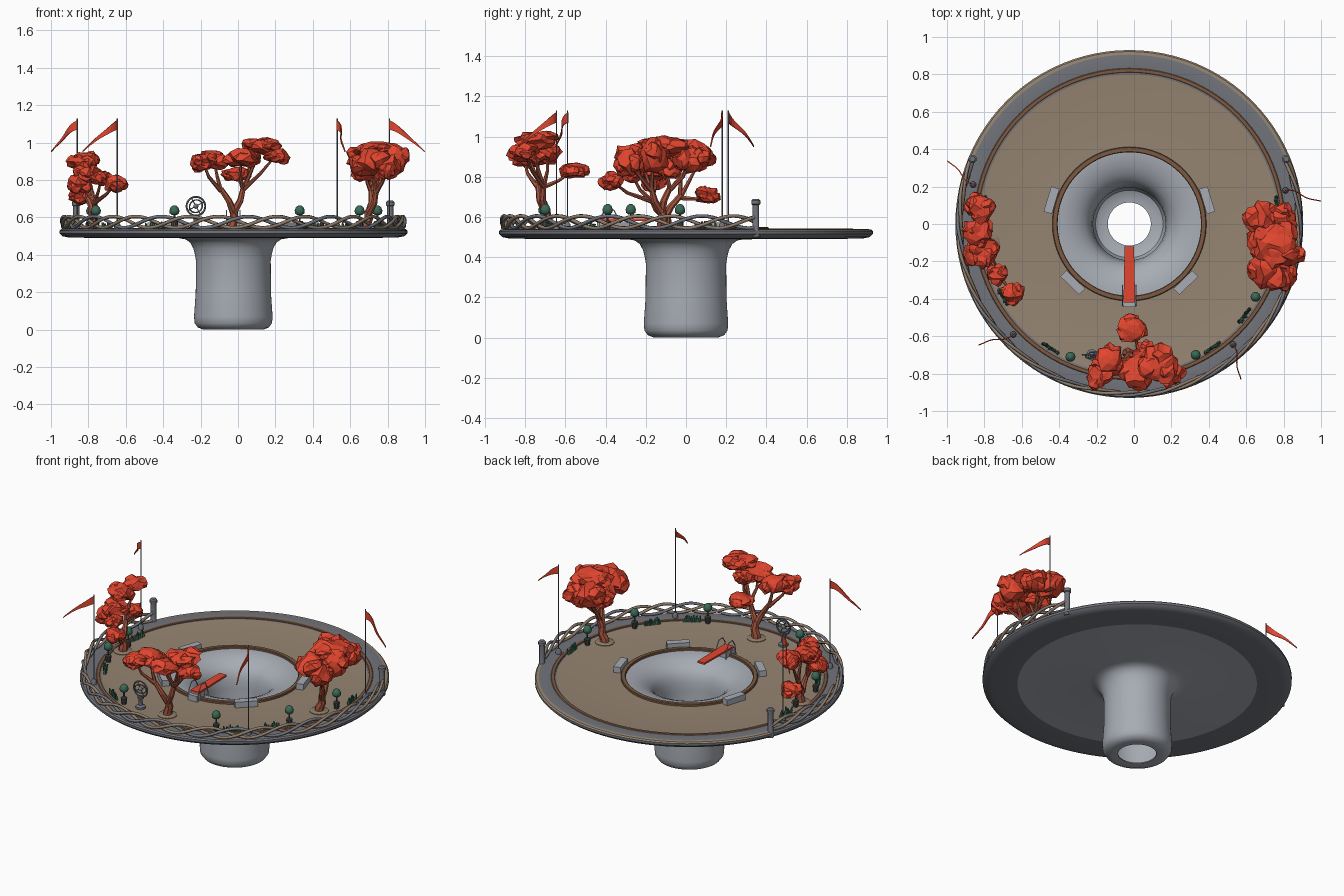
import bpy, bmesh, math, random
from mathutils import Vector, Matrix, Quaternion

if "Cube" in bpy.data.objects:
    bpy.data.objects.remove(bpy.data.objects["Cube"])

random.seed(4)
CX = -0.025          # disc centre on x
TOP = 0.535          # deck height


def material(name, r, g, b):
    lin = lambda c: (c / 255 / 12.92) if c < 11 else ((c / 255 + 0.055) / 1.055) ** 2.4
    m = bpy.data.materials.new(name)
    m.diffuse_color = (lin(r), lin(g), lin(b), 1)
    m.use_nodes = True
    m.node_tree.nodes["Principled BSDF"].inputs["Base Color"].default_value = m.diffuse_color
    return m


LEAF = material("leaf red", 226, 70, 47)
BARK = material("bark brown", 165, 84, 62)
DECK = material("deck tan", 150, 133, 114)
BAND = material("band grey", 113, 116, 123)
PALE = material("pale grey", 167, 172, 180)
DARK = material("pot grey", 72, 78, 78)
KERB = material("kerb brown", 124, 90, 66)
GREEN = material("hedge green", 58, 106, 86)
ROPE = material("rope tan", 142, 124, 107)


def finish(bm, name, mats, smooth=None):
    bmesh.ops.recalc_face_normals(bm, faces=bm.faces[:])
    me = bpy.data.meshes.new(name)
    bm.to_mesh(me)
    bm.free()
    for m in mats:
        me.materials.append(m)
    ob = bpy.data.objects.new(name, me)
    bpy.context.collection.objects.link(ob)
    if smooth:
        bpy.ops.object.select_all(action='DESELECT')
        ob.select_set(True)
        bpy.context.view_layer.objects.active = ob
        bpy.ops.object.shade_smooth_by_angle(angle=math.radians(smooth))
    return ob


def lathe(bm, profile, x=0, y=0, n=16, closed=False):
    """Revolve (r, z) points about a vertical axis."""
    rings = [[bm.verts.new((x + r * math.cos(2 * math.pi * i / n), y + r * math.sin(2 * math.pi * i / n), z))
              for i in range(n)] for r, z in profile]
    pairs = list(zip(rings, rings[1:])) + ([(rings[-1], rings[0])] if closed else [])
    for a, b in pairs:
        for i in range(n):
            bm.faces.new((a[i], a[(i + 1) % n], b[(i + 1) % n], b[i]))
    if not closed:
        bm.faces.new(rings[0])
        bm.faces.new(rings[-1])


def tube(bm, pts, r0, r1=None, n=6, loop=False):
    """Sweep a round section along points, tapering r0 to r1."""
    pts = [Vector(p) for p in pts]
    r1 = r0 if r1 is None else r1
    rings, q, last = [], None, None
    k = len(pts)
    for i, p in enumerate(pts):
        if loop:
            t = (pts[(i + 1) % k] - pts[i - 1]).normalized()
        else:
            t = (pts[min(i + 1, k - 1)] - pts[max(i - 1, 0)]).normalized()
        q = t.to_track_quat('Z', 'Y') if q is None else last.rotation_difference(t) @ q
        last = t
        r = r0 + (r1 - r0) * i / (k - 1)
        rings.append([bm.verts.new(p + q @ Vector((r * math.cos(2 * math.pi * j / n), r * math.sin(2 * math.pi * j / n), 0)))
                      for j in range(n)])
    for a, b in list(zip(rings, rings[1:])) + ([(rings[-1], rings[0])] if loop else []):
        for j in range(n):
            bm.faces.new((a[j], a[(j + 1) % n], b[(j + 1) % n], b[j]))
    if not loop:
        bm.faces.new(rings[0])
        bm.faces.new(rings[-1])


def box(bm, loc, size, rot=0):
    bmesh.ops.create_cube(bm, size=1, matrix=Matrix.Translation(loc) @ Matrix.Rotation(rot, 4, 'Z')
                          @ Matrix.Diagonal((*size, 1)))


def polar(r, deg, z=TOP):
    a = math.radians(deg)
    return Vector((CX + r * math.cos(a), r * math.sin(a), z))


# Platform: hollow stem, underside, rim, deck and funnel in one closed profile
bm = bmesh.new()
lathe(bm, [(.115, .005), (.16, 0), (.19, .012), (.207, .035), (.21, .07), (.201, .2), (.2, .37), (.205, .4),
           (.214, .435), (.23, .465), (.255, .483), (.29, .489), (.72, .49), (.88, .493), (.915, .5), (.93, .515), (.93, .529),
           (.922, .537), (.905, .54), (.832, .54), (.80, TOP), (.41, TOP), (.385, TOP), (.35, .532), (.31, .523),
           (.27, .506), (.235, .48), (.213, .45), (.201, .41), (.194, .36), (.194, .06), (.18, .03), (.15, .015), (.115, .012)],
      CX, 0, 96, True)
for f in bm.faces:
    c = f.calc_center_median()
    r, ang = math.hypot(c.x - CX, c.y), math.degrees(math.atan2(c.y, c.x - CX))
    if r < .385 or (c.z < .51 and r < .72):
        f.material_index = 0
    elif c.z < .531:
        f.material_index = 1
    elif r > .9:
        f.material_index = 2 if 22.5 < ang < 157.5 else 1
    else:
        f.material_index = 2 if r < .80 else 1
finish(bm, "platform", [PALE, BAND, DECK], 35)

# Kerbs around the deck and the funnel
for name, a, b, h in (("outer_kerb", .808, .833, .543), ("inner_kerb", .383, .412, .549)):
    bm = bmesh.new()
    lathe(bm, [(a, .525), (a, h - .003), (a + .004, h), (b - .004, h), (b, h - .003), (b, .525)], CX, 0, 96, True)
    finish(bm, name, [KERB], 35)

# Woven railing along the front, ending at two posts
for k, (name, mat) in enumerate((("rail_strand_a", ROPE), ("rail_strand_b", BAND), ("rail_strand_c", ROPE))):
    bm = bmesh.new()
    pts = []
    for i in range(161):
        ph = 2 * math.pi * (i / 160 * 7.5 + k / 3)
        pts.append(polar(.908 + .01 * math.cos(ph), 157.5 + 225 * i / 160, .575 + .03 * math.sin(ph)))
    tube(bm, pts, .0095)
    finish(bm, name, [mat], 65)
bm = bmesh.new()
for d in (22.5, 157.5):
    p = polar(.908, d)
    lathe(bm, [(.022, .5), (.022, .53), (.017, .54), (.017, .66), (.023, .664), (.023, .682), (.014, .69)], p.x, p.y, 14)
finish(bm, "rail_posts", [BAND], 35)

# Flagpoles with drooping pennants: (pole x, y, tail x, y)
poles, bases, flags = bmesh.new(), bmesh.new(), bmesh.new()
for x, y, tx, ty in ((-.86, .21, -1.0, .335), (-.645, -.59, -.83, -.65), (.53, -.645, .575, -.83), (.81, .18, 1.0, .125)):
    tube(poles, [(x, y, .53), (x, y, 1.13)], .0035)
    lathe(bases, [(.017, .53), (.017, .56), (.008, .575)], x, y, 10)
    d = Vector((tx - x, ty - y, 0))
    side = Vector((-d.y, d.x, 0)).normalized()
    prev = None
    for i in range(11):
        t = i / 10
        p = Vector((x, y, 1.12 - .165 * t ** 1.15)) + d * t + side * .018 * math.sin(t * 6.28) * (1 - t)
        w = .045 * (1 - t) ** 1.3 + .006
        pair = (flags.verts.new(p), flags.verts.new(p - Vector((0, 0, w))))
        if prev:
            flags.faces.new((prev[0], pair[0], pair[1], prev[1]))
        prev = pair
finish(poles, "flagpoles", [BAND], 65)
finish(bases, "flagpole_bases", [BAND], 35)
finish(flags, "pennants", [LEAF]).modifiers.new("thickness", 'SOLIDIFY').thickness = .006

# Trees: base, then foliage clumps (x, y, z, width, height)
trees = {
    "front_tree": ((-.035, -.69), [(.13, -.75, .98, .11, .045), (.2, -.8, .93, .075, .04), (.02, -.79, .92, .1, .05),
                   (-.13, -.73, .91, .09, .055), (-.19, -.81, .9, .075, .05), (.06, -.69, .92, .07, .04), (-.01, -.56, .83, .085, .04)]),
    "right_tree": ((.68, -.12), [(.69, .02, .9, .11, .08), (.75, -.1, .95, .13, .05), (.72, -.24, .89, .12, .08),
                   (.82, -.16, .91, .095, .08), (.8, -.28, .87, .075, .07), (.68, -.1, .85, .09, .06), (.79, .02, .88, .09, .07)]),
    "left_tree": ((-.775, -.1), [(-.82, .08, .9, .08, .05), (-.83, -.04, .89, .085, .05), (-.80, -.15, .83, .085, .05),
                  (-.84, .1, .71, .07, .045), (-.85, -.16, .78, .07, .05), (-.73, -.27, .81, .06, .04), (-.65, -.37, .78, .065, .045)]),
}
for name, ((bx, by), clumps) in trees.items():
    # trunk splitting into two main limbs, each carrying branches
    bm = bmesh.new()
    mean = sum((Vector(c[:3]) for c in clumps), Vector()) / len(clumps)
    base = Vector((bx, by, .53))
    fork = base.lerp(mean, .25) + Vector((0, 0, .015))
    tube(bm, [base, base + Vector((.003, 0, .03)), base.lerp(fork, .6) + Vector((.008, .006, 0)), fork], .03, .021, 7)
    axis = 0 if name == "front_tree" else 1
    for part in (True, False):
        group = [Vector(c[:3]) for c in clumps if (c[axis] > (bx, by)[axis] + .01) == part]
        gm = sum(group, Vector()) / len(group)
        split = fork.lerp(gm, .5) - Vector((0, 0, .02))
        tube(bm, [fork - Vector((0, 0, .015)), fork.lerp(split, .5) + Vector((.01, -.01, -.01)), split], .021, .014, 7)
        for end in group:
            knee = split.lerp(end, .55) + Vector((random.uniform(-.015, .015), random.uniform(-.015, .015), -.018))
            tube(bm, [split - Vector((0, 0, .01)), knee, end], .013, .005, 6)
    finish(bm, name + "_trunk", [BARK])
    # jagged clumps, each a main lump with smaller ones around it
    bm = bmesh.new()
    for x, y, z, w, h in clumps:
        lumps = [(x, y, z, w * .88, h)]
        turn0 = random.uniform(0, 6)
        for k in range(3):
            a = turn0 + k * 2.1
            lumps.append((x + .5 * w * math.cos(a), y + .5 * w * math.sin(a), z + random.uniform(-.4, .3) * h, w * .55, h * .75))
        for lx, ly, lz, lw, lh in lumps:
            made = bmesh.ops.create_icosphere(bm, subdivisions=2, radius=1)["verts"]
            turn = Matrix.Rotation(random.uniform(0, 6), 3, 'Z') @ Matrix.Rotation(random.uniform(0, 6), 3, 'X')
            for v in made:
                p = turn @ v.co * random.uniform(.72, 1.2)
                v.co = (lx + p.x * lw, ly + p.y * lw, lz + lh * p.z)
    finish(bm, name + "_foliage", [LEAF])
    bm = bmesh.new()
    lathe(bm, [(.058, .53), (.058, .539), (.052, .543)], bx, by, 20)
    finish(bm, name + "_planter", [ROPE], 35)

# Benches around the funnel
bm = bmesh.new()
for d in (17, 163, 226, 314, 270):
    r, long = (.435, .14) if d != 270 else (.42, .065)
    box(bm, polar(r, d, .553), (.046, long, .04), math.radians(d))
finish(bm, "benches", [PALE])

# Diving board over the funnel with its support and handrails
bm = bmesh.new()
box(bm, (CX, -.27, .586), (.05, .3, .012))
for v in bm.verts:
    if v.co.y < -.3:
        v.co.x = CX + (v.co.x - CX) * 1.25
finish(bm, "diving_board", [LEAF])
bm = bmesh.new()
box(bm, (CX, -.385, .558), (.05, .07, .045))
for s in (-1, 1):
    x = CX + s * .036
    tube(bm, [(x, -.435, .535), (x, -.425, .6), (x, -.40, .638), (x, -.36, .635), (x, -.335, .59), (x, -.33, .54)], .0035)
finish(bm, "board_support", [PALE])

# Clipped ball shrubs in pots
pots, balls = bmesh.new(), bmesh.new()
for x, y in ((-.76, -.275), (-.34, -.71), (.33, -.70), (.65, -.39), (.745, -.03), (-.785, -.03)):
    lathe(pots, [(.014, .53), (.02, .575), (.016, .58), (.005, .582), (.005, .62)], x, y, 10)
    lathe(balls, [(.012, .612), (.025, .622), (.027, .638), (.02, .655), (.008, .664)], x, y, 10)
finish(pots, "shrub_pots", [DARK], 35)
finish(balls, "ball_shrubs", [GREEN], 50)

# Low spiky hedges
bm = bmesh.new()
for x, y in ((-.70, -.39), (-.445, -.665), (.42, -.66), (.59, -.49), (.765, .1), (-.80, .1)):
    t = Vector((-y, x - CX, 0)).normalized()
    for i in range(-4, 5):
        p = Vector((x, y, .53)) + t * i * .011
        tip = p + Vector((random.uniform(-.014, .014), random.uniform(-.014, .014), random.uniform(.035, .05)))
        tube(bm, [p, p.lerp(tip, .5), tip], .011, .004, 5)
finish(bm, "low_hedges", [GREEN])

# Ringed sphere sculpture on a pedestal
bm = bmesh.new()
sx, sy, sz = -.225, -.7, .66
lathe(bm, [(.03, .53), (.03, .548), (.014, .556), (.012, .59), (.02, .6), (.02, .61)], sx, sy, 14)
for rad, thick, tilt, turn in ((.05, .005, 0, 0), (.036, .004, .35, .3)):
    rot = Matrix.Rotation(turn, 3, 'Z') @ Matrix.Rotation(tilt, 3, 'X')
    tube(bm, [Vector((sx, sy, sz)) + rot @ Vector((rad * math.cos(a * math.pi / 14), 0, rad * math.sin(a * math.pi / 14)))
              for a in range(28)], thick, loop=True)
for a in (.5, 2.07):
    d = Vector((math.cos(a), 0, math.sin(a))) * .048
    tube(bm, [Vector((sx, sy, sz)) - d, Vector((sx, sy, sz)) + d], .003)
bmesh.ops.create_icosphere(bm, subdivisions=2, radius=.014, matrix=Matrix.Translation((sx, sy, sz)))
finish(bm, "ring_sculpture", [BAND], 50)
